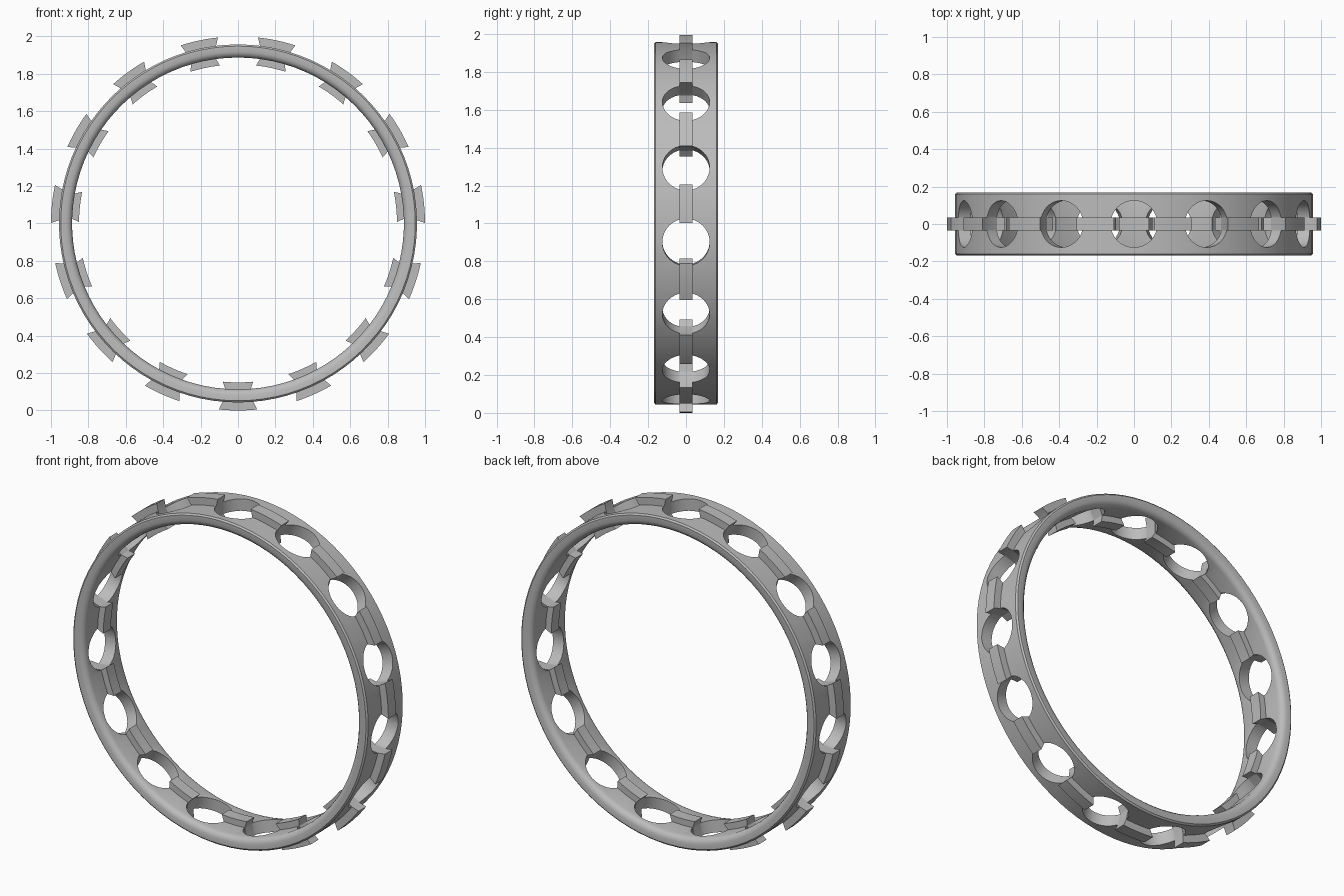
import bpy, bmesh, math
from mathutils import Matrix, Vector

if "Cube" in bpy.data.objects:
    bpy.data.objects.remove(bpy.data.objects["Cube"])

COUNT = 15
STEP = math.tau / COUNT
SEGMENTS = 90
CENTRE = Vector((0, 0, 1))

grey = bpy.data.materials.new("plain grey")
grey.use_nodes = True
colour = (0.5, 0.5, 0.5, 1)
grey.diffuse_color = colour
grey.node_tree.nodes["Principled BSDF"].inputs["Base Color"].default_value = colour


def polar(r, angle, y):
    # Angle is measured from straight down
    return CENTRE + Vector((r * math.sin(angle), y, -r * math.cos(angle)))


def make_object(name, bm):
    bmesh.ops.recalc_face_normals(bm, faces=bm.faces)
    mesh = bpy.data.meshes.new(name)
    bm.to_mesh(mesh)
    bm.free()
    mesh.materials.append(grey)
    obj = bpy.data.objects.new(name, mesh)
    bpy.context.collection.objects.link(obj)
    return obj


def smooth(obj):
    bpy.ops.object.select_all(action="DESELECT")
    obj.select_set(True)
    bpy.context.view_layer.objects.active = obj
    bpy.ops.object.shade_smooth_by_angle(angle=math.radians(30))


# Band: half section of (radius, y), mirrored and swept around the axis
half = [(0.887, 0.135), (0.891, 0.15), (0.902, 0.162), (0.918, 0.168),
        (0.948, 0.168), (0.957, 0.16)]
section = half + [(r, -y) for r, y in reversed(half)]
bm = bmesh.new()
rings = [[bm.verts.new(polar(r, math.tau * i / SEGMENTS, y)) for r, y in section]
         for i in range(SEGMENTS)]
for i, ring in enumerate(rings):
    after = rings[(i + 1) % SEGMENTS]
    for j in range(len(section)):
        k = (j + 1) % len(section)
        bm.faces.new((ring[j], ring[k], after[k], after[j]))
band = make_object("band", bm)

# Radial drills for the round holes, centred between the rails
bm = bmesh.new()
for n in range(COUNT):
    angle = (n + 0.5) * STEP
    place = Matrix.Translation(polar(0.92, angle, 0)) @ Matrix.Rotation(-angle, 4, "Y")
    bmesh.ops.create_cone(bm, cap_ends=True, segments=40, radius1=0.125,
                          radius2=0.125, depth=0.25, matrix=place)
drills = make_object("hole_cutter", bm)
drills.hide_render = True

cut = band.modifiers.new("holes", "BOOLEAN")
cut.operation = "DIFFERENCE"
cut.solver = "EXACT"
cut.object = drills
bpy.context.view_layer.objects.active = band
bpy.ops.object.modifier_apply(modifier=cut.name)
bpy.data.objects.remove(drills)
smooth(band)

# Rails: flared tips outside and inside the band, one between each pair of holes
levels = [(1.0, 0.102), (0.957, 0.083), (0.887, 0.068), (0.85, 0.081)]
ARC = 6
WIDTH = 0.035
for n in range(COUNT):
    bm = bmesh.new()
    grid = {}
    for side in (-1, 1):
        for j, (r, reach) in enumerate(levels):
            spread = math.asin(reach / r)
            for i in range(ARC + 1):
                angle = n * STEP + spread * (2 * i / ARC - 1)
                grid[side, j, i] = bm.verts.new(polar(r, angle, side * WIDTH))
        for j in range(len(levels) - 1):
            for i in range(ARC):
                bm.faces.new([grid[side, j + a, i + b]
                              for a, b in ((0, 0), (0, 1), (1, 1), (1, 0))])
    # Close the outer and inner arcs and both ends
    last = len(levels) - 1
    for j in (0, last):
        for i in range(ARC):
            bm.faces.new((grid[-1, j, i], grid[-1, j, i + 1],
                          grid[1, j, i + 1], grid[1, j, i]))
    for i in (0, ARC):
        for j in range(last):
            bm.faces.new((grid[-1, j, i], grid[-1, j + 1, i],
                          grid[1, j + 1, i], grid[1, j, i]))
    smooth(make_object(f"rail_{n + 1}", bm))
